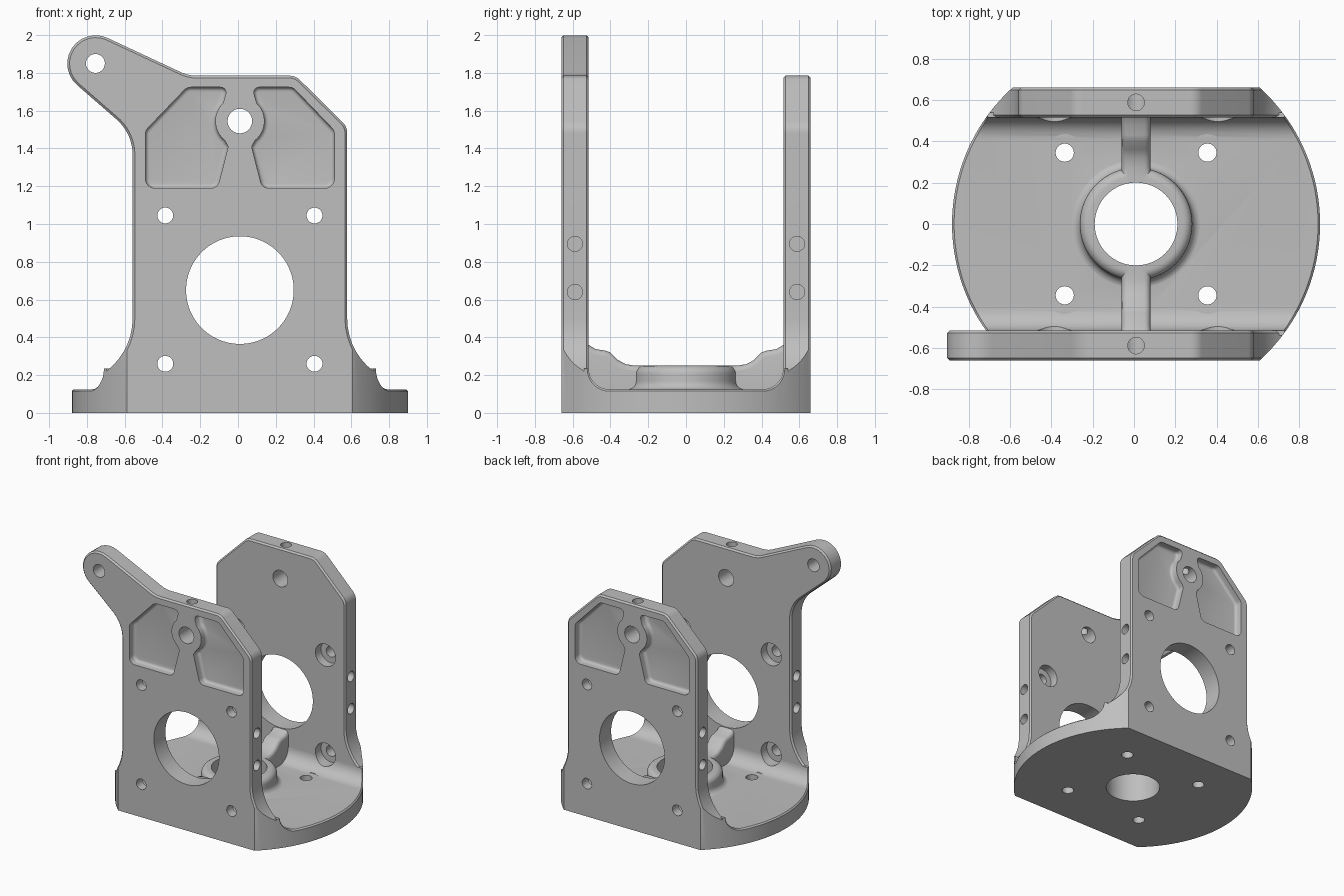
import bpy, bmesh, math
from mathutils import Vector

if "Cube" in bpy.data.objects:
    bpy.data.objects.remove(bpy.data.objects["Cube"])

metal = bpy.data.materials.new("grey metal")
metal.use_nodes = True
metal.diffuse_color = (0.52, 0.52, 0.52, 1)
metal.node_tree.nodes["Principled BSDF"].inputs["Base Color"].default_value = (0.52, 0.52, 0.52, 1)


def make(name, bm):
    bmesh.ops.recalc_face_normals(bm, faces=bm.faces)
    mesh = bpy.data.meshes.new(name)
    bm.to_mesh(mesh)
    bm.free()
    mesh.materials.append(metal)
    obj = bpy.data.objects.new(name, mesh)
    bpy.context.collection.objects.link(obj)
    return obj


def rounded(corners, steps=8):
    """Outline from (u, v, radius) corners, each corner replaced by an arc."""
    out = []
    for i, (u, v, r) in enumerate(corners):
        p = Vector((u, v))
        if r == 0:
            out.append(p)
            continue
        a = (Vector(corners[i - 1][:2]) - p).normalized()
        b = (Vector(corners[(i + 1) % len(corners)][:2]) - p).normalized()
        half = a.angle(b) / 2
        centre = p + (a + b).normalized() * r / math.sin(half)
        start = p + a * r / math.tan(half) - centre
        end = p + b * r / math.tan(half) - centre
        turn = math.atan2(start.x * end.y - start.y * end.x, start.dot(end))
        for k in range(steps + 1):
            t = turn * k / steps
            c, s = math.cos(t), math.sin(t)
            out.append(centre + Vector((start.x * c - start.y * s, start.x * s + start.y * c)))
    return out


def prism(name, outline, axis, lo, hi, bevel=0, segments=1, ends=(0, 1)):
    """Extrude an outline along x or y, optionally bevelling the end rims."""
    bm = bmesh.new()
    place = (lambda p, d: (d, p[0], p[1])) if axis == "x" else (lambda p, d: (p[0], d, p[1]))
    rings = [[bm.verts.new(place(p, d)) for p in outline] for d in (lo, hi)]
    n = len(outline)
    caps = [bm.faces.new(ring) for ring in rings]
    for i in range(n):
        j = (i + 1) % n
        bm.faces.new((rings[0][i], rings[0][j], rings[1][j], rings[1][i]))
    bmesh.ops.recalc_face_normals(bm, faces=bm.faces)
    if bevel:
        edges = [e for k in ends for e in caps[k].edges]
        bmesh.ops.bevel(bm, geom=edges, offset=bevel, segments=segments, profile=0.5,
                        affect="EDGES", clamp_overlap=False)
    return make(name, bm)


def lathe(name, profile, steps=128):
    """Closed (radius, z) profile turned about the z axis."""
    bm = bmesh.new()
    rings = []
    for k in range(steps):
        t = math.tau * k / steps
        rings.append([bm.verts.new((r * math.cos(t), r * math.sin(t), z)) for r, z in profile])
    n = len(profile)
    for k in range(steps):
        a, b = rings[k], rings[(k + 1) % steps]
        for i in range(n):
            j = (i + 1) % n
            bm.faces.new((a[i], b[i], b[j], a[j]))
    return make(name, bm)


def combine(target, other, operation):
    mod = target.modifiers.new("join", "BOOLEAN")
    mod.operation, mod.object, mod.solver = operation, other, "EXACT"
    bpy.context.view_layer.objects.active = target
    bpy.ops.object.modifier_apply(modifier=mod.name)
    bpy.data.objects.remove(other)


def drill(axis, centre, r, lo, hi, steps=32):
    """Cut a round hole; centre holds the two other coordinates."""
    bm = bmesh.new()
    bmesh.ops.create_cone(bm, cap_ends=True, segments=steps, radius1=r, radius2=r, depth=hi - lo)
    tool = make("drill", bm)
    mid, (u, v) = (lo + hi) / 2, centre
    if axis == "x":
        tool.location, tool.rotation_euler = (mid, u, v), (0, math.pi / 2, 0)
    elif axis == "y":
        tool.location, tool.rotation_euler = (u, mid, v), (math.pi / 2, 0, 0)
    else:
        tool.location = (u, v, mid)
    combine(bracket, tool, "DIFFERENCE")


def span(side, a, b):
    return min(side * a, side * b), max(side * a, side * b)


# Base plate with a filleted rise towards each wall
W, INNER, OUTER, R = 0.568, 0.515, 0.66, 0.89
rise = [(0.6, 0, 0), (0.6, 0.1, 0), (0.54, 0.1, 0), (0.54, 0.235, 0), (INNER, 0.235, 0),
        (INNER, 0.125, 0.109)]
section = rounded(rise + [(-u, v, r) for u, v, r in reversed(rise)])
bracket = prism("mounting_bracket", section, "x", -1.1, 1.1)

# Upright walls: the front one carries a lever ear
foot = [(W, 0.15, 0.35), (1.1, 0.15, 0), (1.1, -0.1, 0)]
right_side = [(0.295, 1.785, 0.08), (W, 1.515, 0.08)] + foot
left_foot = [(-u, v, r) for u, v, r in reversed(foot)]
plain_top = [(-W, 1.515, 0.08), (-0.295, 1.785, 0.08)]
ear_top = [(-W, 1.48, 0.25), (-1.669, 2.437, 0.15), (-0.272, 1.785, 0.2)]
for side, top in ((-1, ear_top), (1, plain_top)):
    outline = rounded(right_side + left_foot + top, 12)
    wall = prism("wall", outline, "y", *span(side, INNER, OUTER), bevel=0.012)
    combine(bracket, wall, "UNION")

# Trim the foot to a round plan and a flat underside
combine(bracket, lathe("trim", [(R, -0.3), (R, 1), (2, 1), (2, -0.3)]), "DIFFERENCE")
flat = [(-2, -0.5), (2, -0.5), (2, 0), (-2, 0)]
combine(bracket, prism("flat", flat, "y", -2, 2), "DIFFERENCE")

# Small chamfer along the curved rim of the foot
bm = bmesh.new()
bm.from_mesh(bracket.data)


def on_rim(edge):
    if len(edge.link_faces) != 2 or any(v.co.z < 0.11 for v in edge.verts):
        return False
    if any(abs(v.co.xy.length - R) > 0.002 or abs(v.co.y) > INNER for v in edge.verts):
        return False
    return edge.calc_face_angle(0) > 0.6


bmesh.ops.bevel(bm, geom=[e for e in bm.edges if on_rim(e)], offset=0.01, segments=1,
                affect="EDGES", clamp_overlap=True)
bm.to_mesh(bracket.data)
bm.free()

# Stiffening ribs and the ring collar around the floor bore
rib = [(0.6, 0.08), (0.6, 0.39), (0.515, 0.36), (0.48, 0.338), (0.43, 0.33), (0.4, 0.32),
       (0.36, 0.28), (0.32, 0.258), (0.27, 0.25), (0.15, 0.25), (0.15, 0.08)]
for side in (-1, 1):
    tool = prism("rib", [(side * u, v) for u, v in rib], "x", -0.07, 0.07, 0.03, 4)
    combine(bracket, tool, "UNION")
collar = rounded([(0.18, 0.08, 0), (0.18, 0.25, 0), (0.272, 0.25, 0.045), (0.272, 0.124, 0.045),
                  (0.33, 0.124, 0), (0.33, 0.08, 0)], 6)
combine(bracket, lathe("collar", collar, 96), "UNION")

# Large bores
drill("z", (0, 0), 0.2, -0.2, 0.5, 96)
drill("y", (0, 0.65), 0.285, -1, 1, 96)
drill("y", (0, 1.545), 0.065, -1, 1, 48)
drill("y", (-0.765, 1.85), 0.05, -1, 0, 48)

# Weight-saving pockets on the outer faces, curving round the pivot boss
boss = [(0.13 * math.cos(math.radians(t)), 1.545 + 0.13 * math.sin(math.radians(t)), 0)
        for t in range(-52, 56, 9)]
pocket = rounded([(0.065, 1.724, 0.028), (0.28, 1.724, 0.05), (0.5, 1.495, 0.05),
                  (0.5, 1.19, 0.05), (0.118, 1.19, 0.045), (0.062, 1.41, 0.025)] + boss)
for side in (-1, 1):
    for flip in (-1, 1):
        lo, hi = span(side, OUTER - 0.06, OUTER + 0.1)
        tool = prism("pocket", [(flip * p[0], p[1]) for p in pocket], "y", lo, hi,
                     0.022, 4, ends=(0,) if side > 0 else (1,))
        combine(bracket, tool, "DIFFERENCE")

# Screw holes: counterbored in the walls, spot-faced in the floor, tapped in the edges
for sx in (-1, 1):
    for z in (0.26, 1.045):
        drill("y", (sx * 0.395, z), 0.042, -1, 1)
        for sy in (-1, 1):
            drill("y", (sx * 0.395, z), 0.088, *span(sy, 0.4, 0.585))
    for sy in (-1, 1):
        drill("z", (sx * 0.345, sy * 0.345), 0.044, -0.2, 0.3)
        drill("z", (sx * 0.345, sy * 0.345), 0.09, 0.126, 0.3)
        for z in (0.64, 0.895):
            drill("x", (sy * 0.588, z), 0.04, *span(sx, 0.38, 0.8))
for sy in (-1, 1):
    drill("z", (0, sy * 0.588), 0.04, 1.56, 1.9)

bracket.location.x = 0.01
bracket.select_set(True)
bpy.context.view_layer.objects.active = bracket
bpy.ops.object.shade_smooth_by_angle(angle=math.radians(30))
